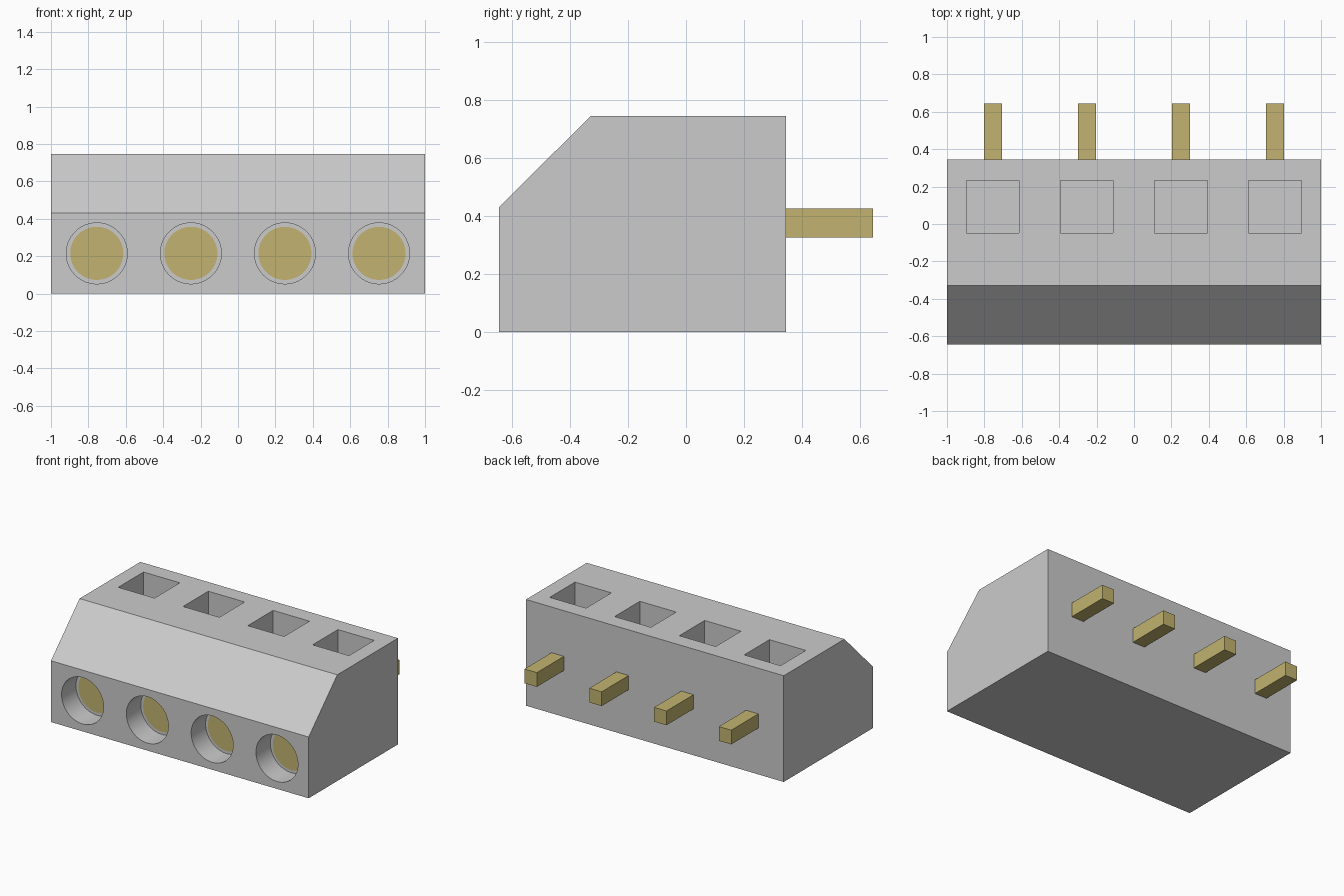
import bpy, bmesh, math
from mathutils import Matrix, Vector

cube = bpy.data.objects.get("Cube")
if cube:
    bpy.data.objects.remove(cube, do_unlink=True)


def material(name, colour):
    mat = bpy.data.materials.new(name)
    mat.use_nodes = True
    mat.diffuse_color = (*colour, 1)
    mat.node_tree.nodes["Principled BSDF"].inputs["Base Color"].default_value = (*colour, 1)
    return mat


GREY = material("grey plastic", (0.6, 0.6, 0.6))
GOLD = material("gold metal", (0.54, 0.45, 0.16))

FRONT, BACK, TOP = -0.645, 0.345, 0.745
WAYS = [-0.755 + 0.503 * i for i in range(4)]
HOLE_Z, HOLE_DEPTH = 0.215, 0.16


def finish(name, bm, mat):
    bmesh.ops.recalc_face_normals(bm, faces=bm.faces)
    mesh = bpy.data.meshes.new(name)
    bm.to_mesh(mesh)
    bm.free()
    mesh.materials.append(mat)
    obj = bpy.data.objects.new(name, mesh)
    bpy.context.collection.objects.link(obj)
    return obj


def add_box(bm, low, high):
    low, high = Vector(low), Vector(high)
    bmesh.ops.create_cube(bm, size=1, matrix=Matrix.Translation((low + high) / 2)
                          @ Matrix.Diagonal((*(high - low), 1)))


def add_cylinder(bm, x, z, radius, y0, y1):
    place = Matrix.Translation((x, (y0 + y1) / 2, z)) @ Matrix.Rotation(math.pi / 2, 4, "X")
    bmesh.ops.create_cone(bm, cap_ends=True, segments=64, radius1=radius,
                          radius2=radius, depth=y1 - y0, matrix=place)


def smooth(obj):
    bpy.ops.object.select_all(action="DESELECT")
    obj.select_set(True)
    bpy.context.view_layer.objects.active = obj
    bpy.ops.object.shade_smooth_by_angle(angle=math.radians(30))


# Housing: side profile with a sloped front shoulder, extruded across the width
bm = bmesh.new()
profile = [(FRONT, 0), (BACK, 0), (BACK, TOP), (-0.328, TOP), (FRONT, 0.43)]
side = bm.faces.new([bm.verts.new((-1, y, z)) for y, z in profile])
extruded = bmesh.ops.extrude_face_region(bm, geom=[side])["geom"]
bmesh.ops.translate(bm, vec=(2, 0, 0),
                    verts=[v for v in extruded if isinstance(v, bmesh.types.BMVert)])
housing = finish("housing", bm, GREY)

# Cutters: round wire entries in the front, square screw pockets in the top
bm = bmesh.new()
for x in WAYS:
    add_cylinder(bm, x, HOLE_Z, 0.163, FRONT - 0.1, FRONT + HOLE_DEPTH)
    add_box(bm, (x - 0.141, -0.048, TOP - 0.3), (x + 0.141, 0.232, TOP + 0.1))
cutter = finish("pocket_cutter", bm, GREY)
cutter.hide_render = True

cut = housing.modifiers.new("pockets", "BOOLEAN")
cut.operation = "DIFFERENCE"
cut.solver = "EXACT"
cut.object = cutter
bpy.context.view_layer.objects.active = housing
bpy.ops.object.modifier_apply(modifier=cut.name)
bpy.data.objects.remove(cutter, do_unlink=True)
smooth(housing)

# Contacts at the bottom of the entries, and solder pins out of the back
for i, x in enumerate(WAYS, 1):
    bm = bmesh.new()
    floor = FRONT + HOLE_DEPTH
    add_cylinder(bm, x, HOLE_Z, 0.142, floor - 0.004, floor + 0.004)
    smooth(finish(f"wire_contact_{i}", bm, GOLD))

    bm = bmesh.new()
    add_box(bm, (x - 0.048, BACK - 0.02, 0.325), (x + 0.048, 0.645, 0.425))
    finish(f"solder_pin_{i}", bm, GOLD)
